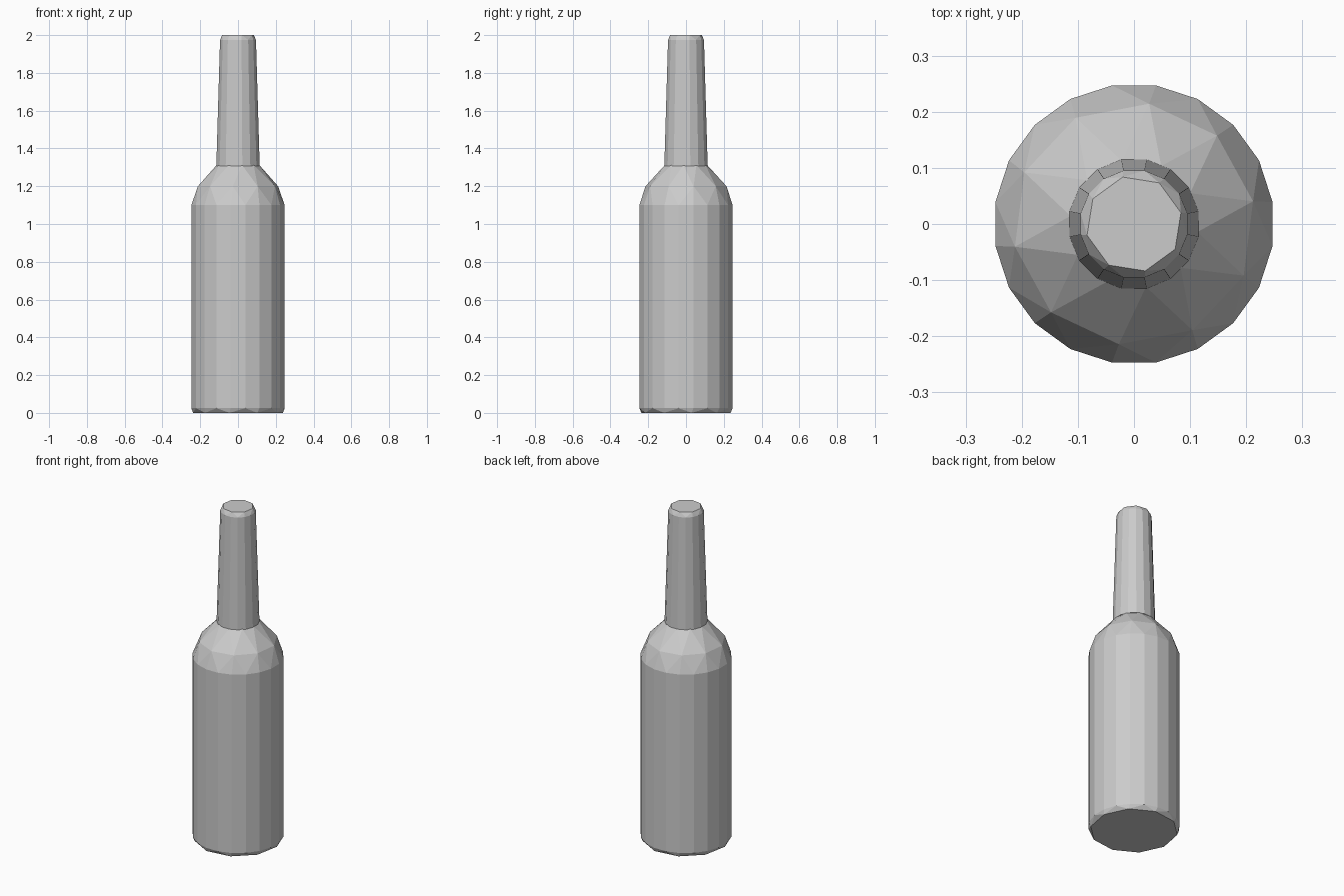
import bpy, bmesh
from math import cos, sin, pi

cube = bpy.data.objects.get("Cube")
if cube:
    bpy.data.objects.remove(cube, do_unlink=True)

# Single plain grey
grey = bpy.data.materials.new("plain grey")
grey.use_nodes = True
colour = (0.6, 0.6, 0.6, 1)
grey.diffuse_color = colour
grey.node_tree.nodes["Principled BSDF"].inputs["Base Color"].default_value = colour


def faceted_part(name, rings):
    """Faceted convex shell around rings of (height, radius, sides, turn in steps)."""
    bm = bmesh.new()
    for z, radius, sides, turn in rings:
        for i in range(sides):
            a = 2 * pi * (i + turn) / sides
            bm.verts.new((radius * cos(a), radius * sin(a), z))
    hull = bmesh.ops.convex_hull(bm, input=bm.verts)
    loose = {g for g in hull["geom_interior"] + hull["geom_unused"]
             if isinstance(g, bmesh.types.BMVert)}
    bmesh.ops.delete(bm, geom=list(loose), context="VERTS")
    bmesh.ops.dissolve_limit(bm, angle_limit=0.02, verts=bm.verts, edges=bm.edges)
    bmesh.ops.recalc_face_normals(bm, faces=bm.faces)
    mesh = bpy.data.meshes.new(name)
    bm.to_mesh(mesh)
    bm.free()
    mesh.materials.append(grey)
    obj = bpy.data.objects.new(name, mesh)
    bpy.context.collection.objects.link(obj)
    return obj


# Body with bevelled base and coarse rounded shoulder
faceted_part("bottle_body", [
    (0, 0.24, 10, 0.2),
    (0.025, 0.25, 20, 0.5),
    (1.1, 0.25, 20, 0.5),
    (1.2, 0.216, 10, 0.3),
    (1.312, 0.114, 10, 0.8),
])

# Tapered neck, slightly wider than the shoulder opening, with a bevelled rim
faceted_part("bottle_neck", [
    (1.308, 0.117, 16, 0.5),
    (1.975, 0.097, 16, 0.5),
    (2.0, 0.086, 8, 0.3),
])
